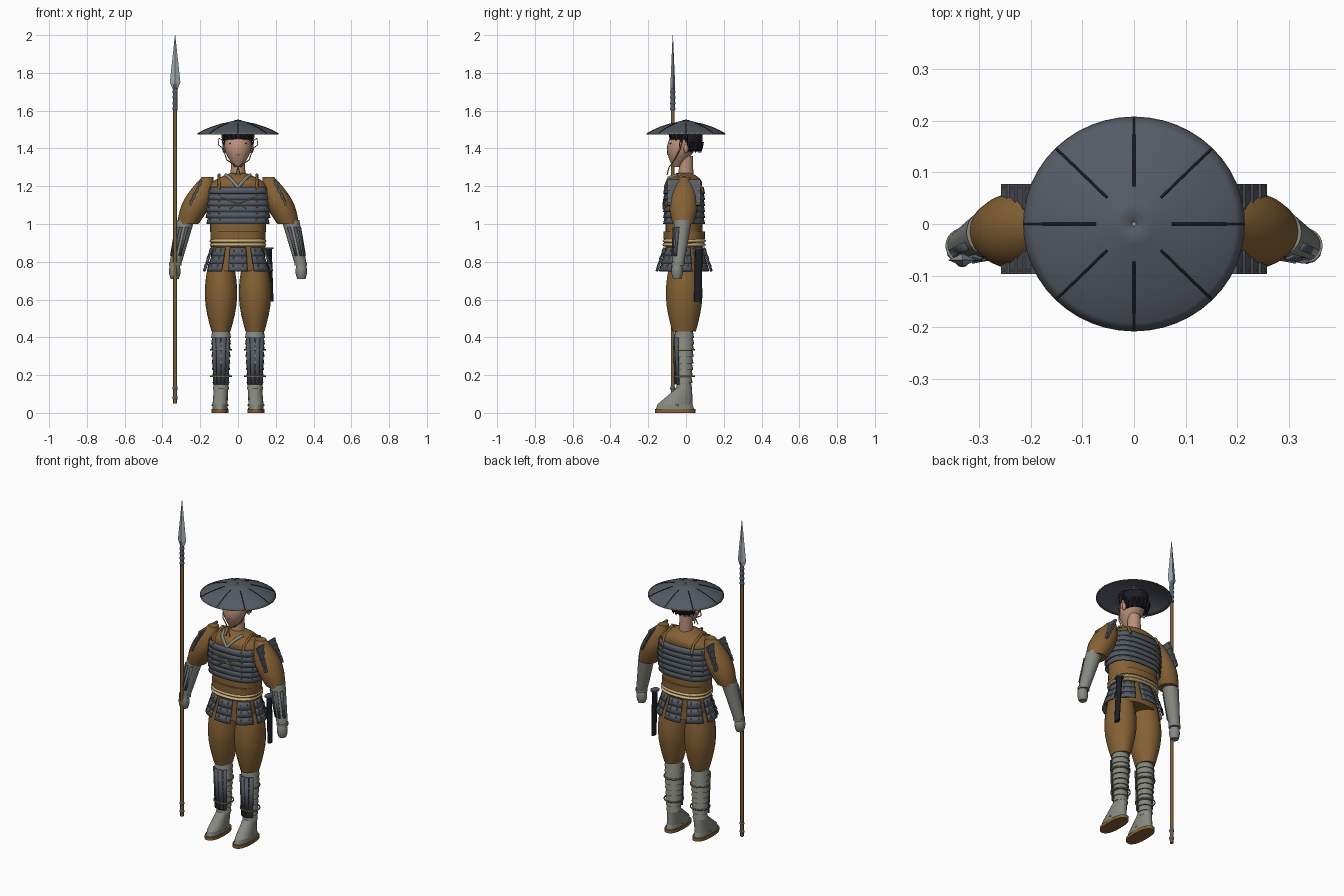
import bpy, bmesh, math
from mathutils import Matrix, Vector

if "Cube" in bpy.data.objects:
    bpy.data.objects.remove(bpy.data.objects["Cube"])


def material(name, *colour):
    made = bpy.data.materials.new(name)
    made.use_nodes = True
    made.diffuse_color = (*colour, 1)
    made.node_tree.nodes["Principled BSDF"].inputs["Base Color"].default_value = (*colour, 1)
    return made


PLATE = material("blue_grey_plate", .09, .105, .13)
CLOTH = material("brown_cloth", .235, .12, .035)
LINEN = material("grey_linen", .24, .25, .22)
SKIN = material("skin", .5, .28, .2)
ROPE = material("cream_rope", .58, .43, .2)
WOOD = material("spear_wood", .21, .115, .045)
STEEL = material("steel", .36, .41, .44)
BLACK = material("black", .012, .012, .018)
LACE = material("tan_lace", .27, .19, .08)


def place(name, data, colour, mirror):
    data.materials.append(colour)
    part = bpy.data.objects.new(name, data)
    bpy.context.collection.objects.link(part)
    if mirror:
        part.modifiers.new("other_side", "MIRROR").use_mirror_merge = False
    return part


def finish(name, bm, colour, thick=0, mirror=False):
    bmesh.ops.recalc_face_normals(bm, faces=bm.faces)
    mesh = bpy.data.meshes.new(name)
    bm.to_mesh(mesh)
    bm.free()
    part = place(name, mesh, colour, mirror)
    if thick:
        shell = part.modifiers.new("thickness", "SOLIDIFY")
        shell.thickness = thick
        shell.offset = 0
    bpy.ops.object.select_all(action="DESELECT")
    part.select_set(True)
    bpy.context.view_layer.objects.active = part
    bpy.ops.object.shade_smooth_by_angle(angle=math.radians(40))


# Elliptical rings running between two points, swelling by bulge halfway
def rings(bottom, top, lower, upper, bulge=0):
    bottom, top = Vector(bottom), Vector(top)
    lower, upper = [Vector(r if isinstance(r, tuple) else (r, r)) for r in (lower, upper)]
    steps = 8 if bulge else 1
    swell = Vector((bulge, bulge))
    return [(bottom.lerp(top, i / steps), lower.lerp(upper, i / steps) + swell * math.sin(math.pi * i / steps))
            for i in range(steps + 1)]


# Skin over rings; an arc under a full turn leaves an open strip facing that way
def limb(name, bottom, top, lower, upper, colour, bulge=0, facing=0, arc=360, sides=24,
         thick=0, square=2, mirror=False):
    bm = bmesh.new()
    closed = arc == 360
    count = sides if closed else sides + 1
    loops = []
    for centre, radius in rings(bottom, top, lower, upper, bulge):
        loop = []
        for i in range(count):
            angle = math.radians(facing - arc / 2 + arc * i / sides)
            across, ahead = [math.copysign(abs(v) ** (2 / square), v) for v in (math.sin(angle), math.cos(angle))]
            loop.append(bm.verts.new(centre + Vector((radius.x * across, -radius.y * ahead, 0))))
        loops.append(loop)
    for low, high in zip(loops, loops[1:]):
        for i in range(sides):
            j = (i + 1) % count
            bm.faces.new((low[i], low[j], high[j], high[i]))
    if closed and not thick:
        bm.faces.new(loops[0])
        bm.faces.new(loops[-1])
    finish(name, bm, colour, thick, mirror)


# Upright limb on a fixed axis
def post(name, axis, low, high, lower, upper, colour, **look):
    limb(name, (*axis, low), (*axis, high), lower, upper, colour, **look)


def box(name, centre, size, colour, tilt=0, mirror=False):
    bm = bmesh.new()
    pose = Matrix.Translation(centre) @ Matrix.Rotation(tilt, 4, "Y") @ Matrix.Diagonal((*size, 1))
    bmesh.ops.create_cube(bm, size=1, matrix=pose)
    finish(name, bm, colour, mirror=mirror)


def cord(name, points, thickness, colour, mirror=False):
    curve = bpy.data.curves.new(name, "CURVE")
    curve.dimensions = "3D"
    curve.bevel_depth = thickness
    curve.bevel_resolution = 1
    curve.use_fill_caps = True
    spline = curve.splines.new("POLY")
    spline.points.add(len(points) - 1)
    for point, spot in zip(spline.points, points):
        point.co = (*spot, 1)
    place(name, curve, colour, mirror)


# Jacket, sash, belt and neck
TRUNK = (0, -.01)
body = dict(square=2.4, sides=32)
post("jacket", TRUNK, .75, 1.2, (.14, .1), (.155, .095), CLOTH, **body)
post("jacket_shoulders", TRUNK, 1.2, 1.27, (.155, .095), (.04, .04), CLOTH, bulge=.02, **body)
post("sash", TRUNK, .92, .96, (.145, .11), (.145, .11), CLOTH, **body)
for height in (.89, .91):
    post("belt_rope", TRUNK, height - .01, height + .01, (.14, .105), (.14, .105), ROPE, bulge=.01, **body)
post("neck", (0, 0), 1.24, 1.36, .04, .036, SKIN)

# Chest armour: overlapping rows with lacing
for row in range(6):
    height = 1 + row * .032
    wide = .16 + .008 * math.sin(math.pi * row / 5)
    post("chest_row", TRUNK, height, height + .036, (wide + .004, .108), (wide - .004, .1), PLATE,
         thick=.007, square=2.6, sides=36)
    for turn in (30, 60, 120, 150):
        post("chest_lace", TRUNK, height + .022, height + .034, (wide + .004, .107), (wide + .001, .104), LACE,
             facing=turn, arc=3, sides=2, thick=.006, square=2.6, mirror=True)
cord("chest_strap", [(.09, -.115, 1.14), (0, -.12, 1.11), (-.05, -.12, 1.08)], .004, LACE, mirror=True)
cord("collar", [(.065, -.045, 1.26), (.045, -.09, 1.245), (0, -.11, 1.195)], .009, LINEN, mirror=True)
cord("shoulder_strap", [(.1, -.1, 1.17), (.1, -.085, 1.22), (.1, -.01, 1.26), (.1, .07, 1.22), (.1, .09, 1.17)],
     .008, CLOTH, mirror=True)

# Hip skirt: eight flared panels of three laced rows
for panel in range(8):
    turn = panel * 45
    for row in range(3):
        height = .75 + row * .04
        wide = .183 - row * .013
        deep = wide - .035
        post("skirt_plate", TRUNK, height, height + .045, (wide, deep), (wide - .015, deep - .015), PLATE,
             facing=turn, arc=34, sides=5, thick=.008)
        for aside in (-8, 8):
            post("skirt_lace", TRUNK, height + .025, height + .04, (wide - .004, deep - .004),
                 (wide - .009, deep - .009), LACE, facing=turn + aside, arc=2, sides=1, thick=.006)

# Arms
limb("sleeve", (.265, -.015, 1), (.16, -.01, 1.25), .056, .03, CLOTH, bulge=.032, mirror=True)
WRIST, ELBOW = Vector((.332, -.042, .785)), Vector((.278, -.016, 1.02))
limb("forearm", WRIST, ELBOW, .031, .047, LINEN, mirror=True)
for turn in (-20, 20, 60):
    limb("arm_splint", WRIST.lerp(ELBOW, .2), WRIST.lerp(ELBOW, .85), .038, .048, PLATE,
         facing=turn, arc=20, sides=3, thick=.006, mirror=True)
post("cuff", WRIST.xy, .78, .795, .034, .034, LINEN, mirror=True)
post("hand", (.335, -.047), .71, .785, .022, .025, LINEN, bulge=.007, sides=12, mirror=True)

# Shoulder guards: four sloping slats each
for slat in range(4):
    spot = Vector((.2 + slat * .0155, -.01, 1.216 - slat * .033))
    box("shoulder_plate", spot, (.012, .175, .038), PLATE, tilt=-.32, mirror=True)
    for along in (-.08, .08):
        box("shoulder_lace", spot + Vector((0, along, 0)), (.016, .005, .014), LACE, tilt=-.32, mirror=True)

# Trousers and wrapped shins with front splints
LEG = (.09, -.01)
post("trouser", LEG, .43, .8, (.05, .062), (.065, .075), CLOTH, bulge=.028, sides=16, mirror=True)
post("shin", LEG, .1, .44, .036, .046, LINEN, mirror=True)
for wrap in range(9):
    height = .125 + wrap * .034
    wide = .037 + .01 * min(1, wrap / 6)
    post("shin_wrap", LEG, height, height + .034, wide + .006, wide, LINEN, sides=20, mirror=True)
for turn in (-42, -14, 14, 42):
    post("shin_splint", LEG, .15, .4, .047, .056, PLATE, facing=turn, arc=24, sides=3, thick=.008, mirror=True)
for height in (.19, .33):
    post("shin_tie", LEG, height, height + .008, .055, .055, LACE, thick=.004, mirror=True)

# Sandals and socks
SOLE = (.095, -.058)
post("sole", SOLE, 0, .02, (.045, .107), (.045, .107), CLOTH, square=2.4, mirror=True)
limb("foot", (*SOLE, .02), (*SOLE, .045), (.041, .101), (.04, .093), LINEN, mirror=True)
limb("instep", (*SOLE, .045), (*LEG, .13), (.04, .093), (.038, .042), LINEN, mirror=True)
for aside in (-1, 1):
    cord("sandal_cord", [(.095, -.13, .047), (.095 + aside * .027, -.09, .06), (.095 + aside * .042, -.04, .04)],
         .004, ROPE, mirror=True)

# Sheathed short sword on the left hip
limb("scabbard", (.176, .062, .59), (.165, .068, .87), (.012, .019), (.014, .021), BLACK, sides=12)
post("sword_guard", (.165, .068), .868, .876, (.024, .03), (.024, .03), PLATE, sides=12)

# Head and face
limb("head", (0, -.05, 1.303), (0, 0, 1.5), .02, (.05, .06), SKIN, bulge=.036)
limb("nose", (0, -.09, 1.365), (0, -.083, 1.41), .012, .005, SKIN, sides=8)
box("mouth", (0, -.084, 1.347), (.028, .008, .004), LACE)
box("eye", (.029, -.081, 1.403), (.024, .008, .008), BLACK, tilt=-.1, mirror=True)
box("eyebrow", (.03, -.08, 1.424), (.032, .009, .005), BLACK, tilt=-.2, mirror=True)
post("ear", (.072, 0), 1.375, 1.42, .004, .006, SKIN, bulge=.008, sides=10, mirror=True)

# Hair shells and loose locks
SCALP = (0, 0)
post("back_hair", SCALP, 1.385, 1.49, (.062, .07), (.072, .08), BLACK, bulge=.006, facing=180, arc=170, thick=.01)
post("front_hair", SCALP, 1.448, 1.5, (.076, .084), (.068, .076), BLACK, arc=192, thick=.008)
for lock in range(18):
    angle = math.radians(lock * 20 + 10)
    spot = Vector((.077 * math.sin(angle), -.083 * math.cos(angle)))
    tip = 1.43 if spot.y < .01 else 1.375
    limb("hair_lock", (*spot * .96, tip), (*spot, tip + .06), .001, .013, BLACK, bulge=.002, sides=6)

# Chin cords
KNOT = (0, -.09, 1.3)
cord("chin_cord", [(.085, -.01, 1.475), (.078, -.03, 1.4), (.06, -.06, 1.34), KNOT], .003, LACE, mirror=True)
cord("cord_loop", [(.08, -.02, 1.44), (.1, -.03, 1.455), (.105, -.035, 1.42), (.08, -.03, 1.4)],
     .0025, LACE, mirror=True)
cord("cord_end", [KNOT, (.012, -.1, 1.26)], .003, LACE, mirror=True)

# Wide shallow hat with radial seams
RIM = (.214, .207)
hat = ((0, 0, 1.476), (0, 0, 1.55), RIM, .004)
limb("hat", *hat, PLATE, bulge=.025, sides=48, thick=.004)
post("hat_rim", SCALP, 1.473, 1.478, RIM, RIM, LACE, sides=48, thick=.003)
for seam in range(8):
    angle = seam * math.pi / 4
    path = [(size.x * math.sin(angle), -size.y * math.cos(angle), centre.z + .002)
            for centre, size in rings(*hat, bulge=.025)[:7]]
    cord("hat_seam", path, .0025, BLACK)

# Spear in the right hand
SPEAR = (-.333, -.07)
post("spear_shaft", SPEAR, .05, 1.74, .01, .01, WOOD, sides=12)
for height in (.08, .13, 1.61, 1.64, 1.67, 1.7):
    post("spear_ring", SPEAR, height - .01, height + .01, .011, .011, PLATE, bulge=.003, sides=12)
post("spear_socket", SPEAR, 1.6, 1.74, .0115, .0125, PLATE, sides=12)
post("blade_base", SPEAR, 1.715, 1.75, (.014, .013), (.028, .012), STEEL, sides=4)
post("blade", SPEAR, 1.75, 2, (.028, .012), .001, STEEL, sides=4)
